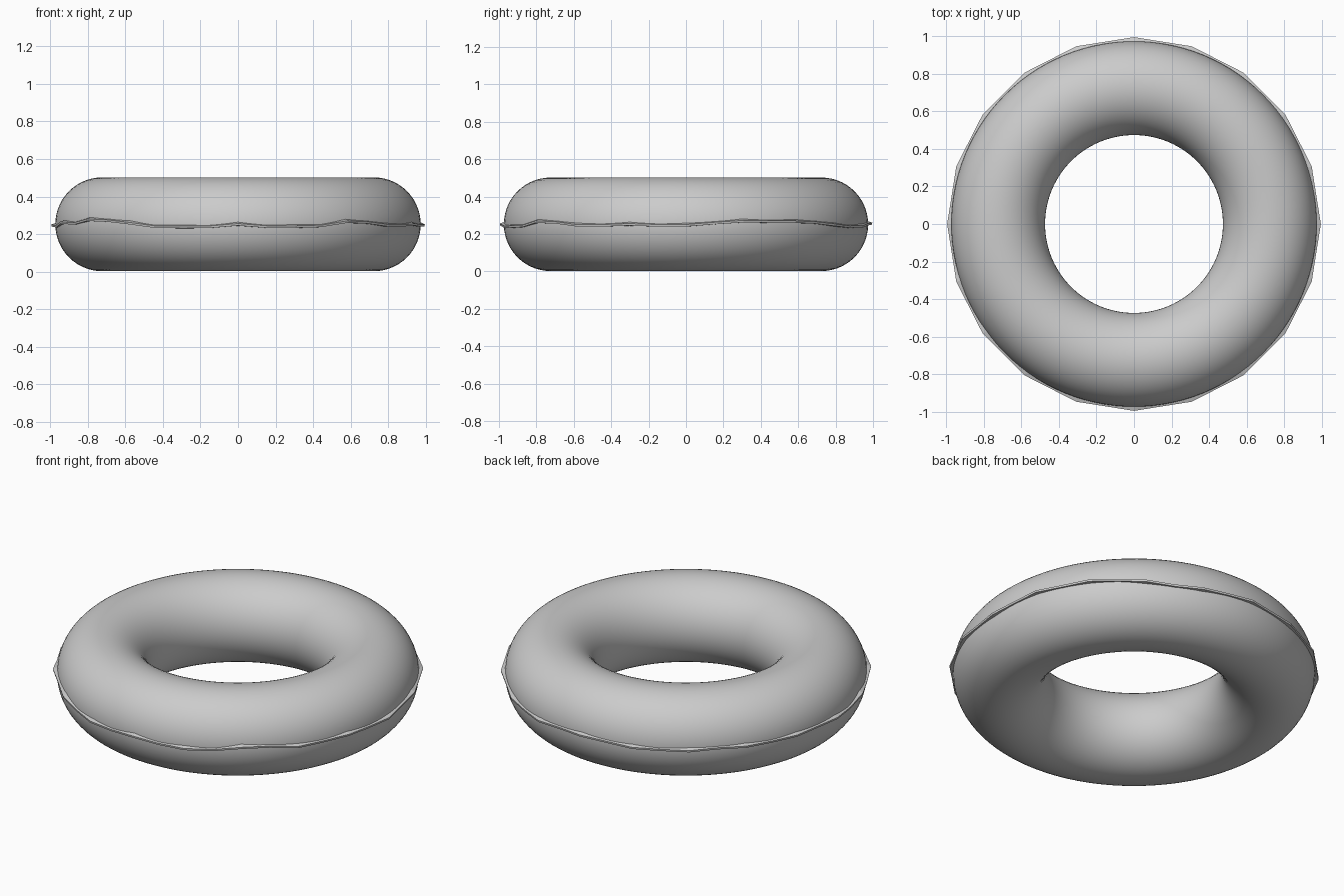
import bpy, bmesh, math

if "Cube" in bpy.data.objects:
    bpy.data.objects.remove(bpy.data.objects["Cube"])

MAJOR, MINOR, ZC = 0.724, 0.25, 0.252

# Smooth ring body
bpy.ops.mesh.primitive_torus_add(major_segments=112, minor_segments=56,
                                 major_radius=MAJOR, minor_radius=MINOR,
                                 location=(0, 0, ZC))
body = bpy.context.object
body.name = "ring_body"
bpy.ops.object.shade_smooth()

# Heights of the wavy glaze edge, every 9 degrees counter-clockwise from +x
edge_z = [.250, .262, .272, .270, .270, .265, .252, .243, .245, .255,
          .260, .255, .250, .248, .250, .255, .252, .248, .250, .250,
          .250, .245, .265, .260, .280, .275, .262, .243, .241, .242,
          .255, .243, .243, .247, .270, .265, .250, .250, .255, .250]
# Lip cross-section: radius, height offset
profile = [(0.94, 0.012), (0.972, 0.009), (0.996, 0.001),
           (0.994, -0.010), (0.94, -0.012)]

# Glaze lip: faceted rim poking out of the ring's outer side
bm = bmesh.new()
n, m = len(edge_z), len(profile)
rings = []
for k, z in enumerate(edge_z):
    a = 2 * math.pi * k / n
    s = 1.0 if k % 2 == 0 else math.cos(math.pi / 20)   # 20-sided outline
    rings.append([bm.verts.new(((r * s if r > 0.95 else r) * math.cos(a),
                                (r * s if r > 0.95 else r) * math.sin(a), z + dz))
                  for r, dz in profile])
for k in range(n):
    a, b = rings[k], rings[(k + 1) % n]
    for i in range(m):
        j = (i + 1) % m
        bm.faces.new((a[i], a[j], b[j], b[i]))
bmesh.ops.recalc_face_normals(bm, faces=bm.faces)
mesh = bpy.data.meshes.new("glaze_lip")
bm.to_mesh(mesh)
bm.free()
lip = bpy.data.objects.new("glaze_lip", mesh)
bpy.context.collection.objects.link(lip)
